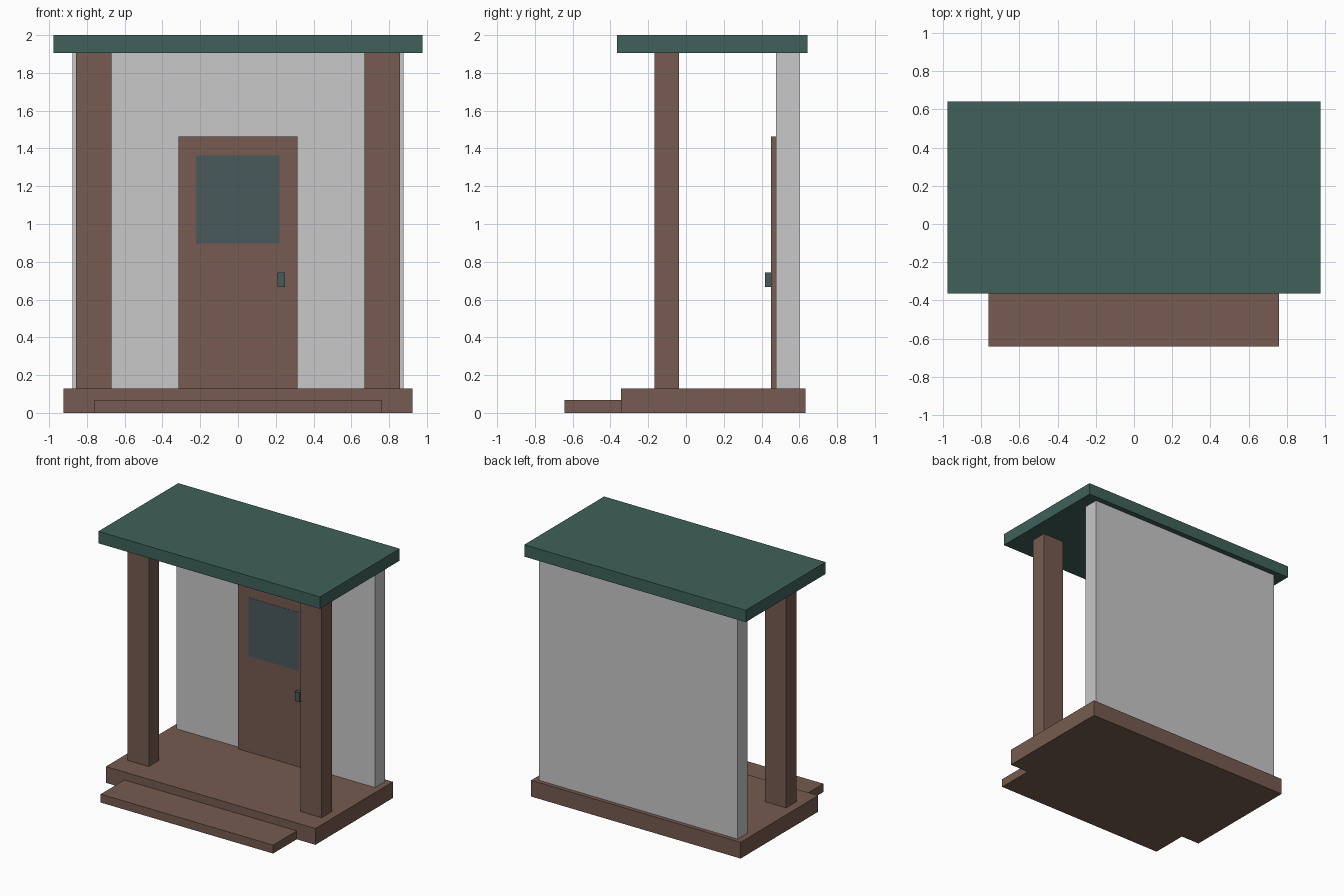
import bpy

# Remove the default cube
default = bpy.data.objects.get("Cube")
if default:
    bpy.data.objects.remove(default, do_unlink=True)


def make_material(name, colour):
    mat = bpy.data.materials.new(name)
    mat.use_nodes = True
    rgba = (*colour, 1.0)
    mat.diffuse_color = rgba
    shader = next(n for n in mat.node_tree.nodes if n.type == 'BSDF_PRINCIPLED')
    shader.inputs["Base Color"].default_value = rgba
    shader.inputs["Roughness"].default_value = 0.9
    return mat


brown = make_material("brown wood", (0.18, 0.105, 0.08))
green = make_material("dark green", (0.05, 0.12, 0.10))
grey = make_material("light grey", (0.58, 0.58, 0.58))
slate = make_material("slate blue", (0.068, 0.10, 0.107))


def box(name, x, y, z, mat):
    """Box spanning the given (low, high) range on each axis."""
    spans = (x, y, z)
    bpy.ops.mesh.primitive_cube_add(size=1)
    obj = bpy.context.object
    obj.name = name
    centre = [(a + b) / 2 for a, b in spans]
    size = [b - a for a, b in spans]
    for v in obj.data.vertices:
        v.co = [c + s * p for c, s, p in zip(centre, size, v.co)]
    obj.data.materials.append(mat)
    return obj


floor_top = 0.13
roof_bottom = 1.905

# Floor and entrance step
box("porch_floor", (-0.925, 0.925), (-0.345, 0.632), (0, floor_top), brown)
box("front_step", (-0.762, 0.76), (-0.643, -0.345), (0, 0.067), brown)

# Roof slab
box("roof", (-0.978, 0.978), (-0.364, 0.643), (roof_bottom, 2.0), green)

# Posts either side
for side, x in (("right", (-0.857, -0.67)), ("left", (0.67, 0.857))):
    box(side + "_post", x, (-0.168, -0.038), (floor_top, roof_bottom), brown)

# Back wall
box("back_wall", (-0.877, 0.877), (0.477, 0.60), (floor_top, roof_bottom), grey)

# Door with window plate and handle
box("door", (-0.315, 0.315), (0.451, 0.477), (floor_top, 1.463), brown)
box("door_window", (-0.223, 0.22), (0.449, 0.453), (0.897, 1.363), slate)
box("door_handle", (0.21, 0.25), (0.417, 0.451), (0.667, 0.742), slate)
